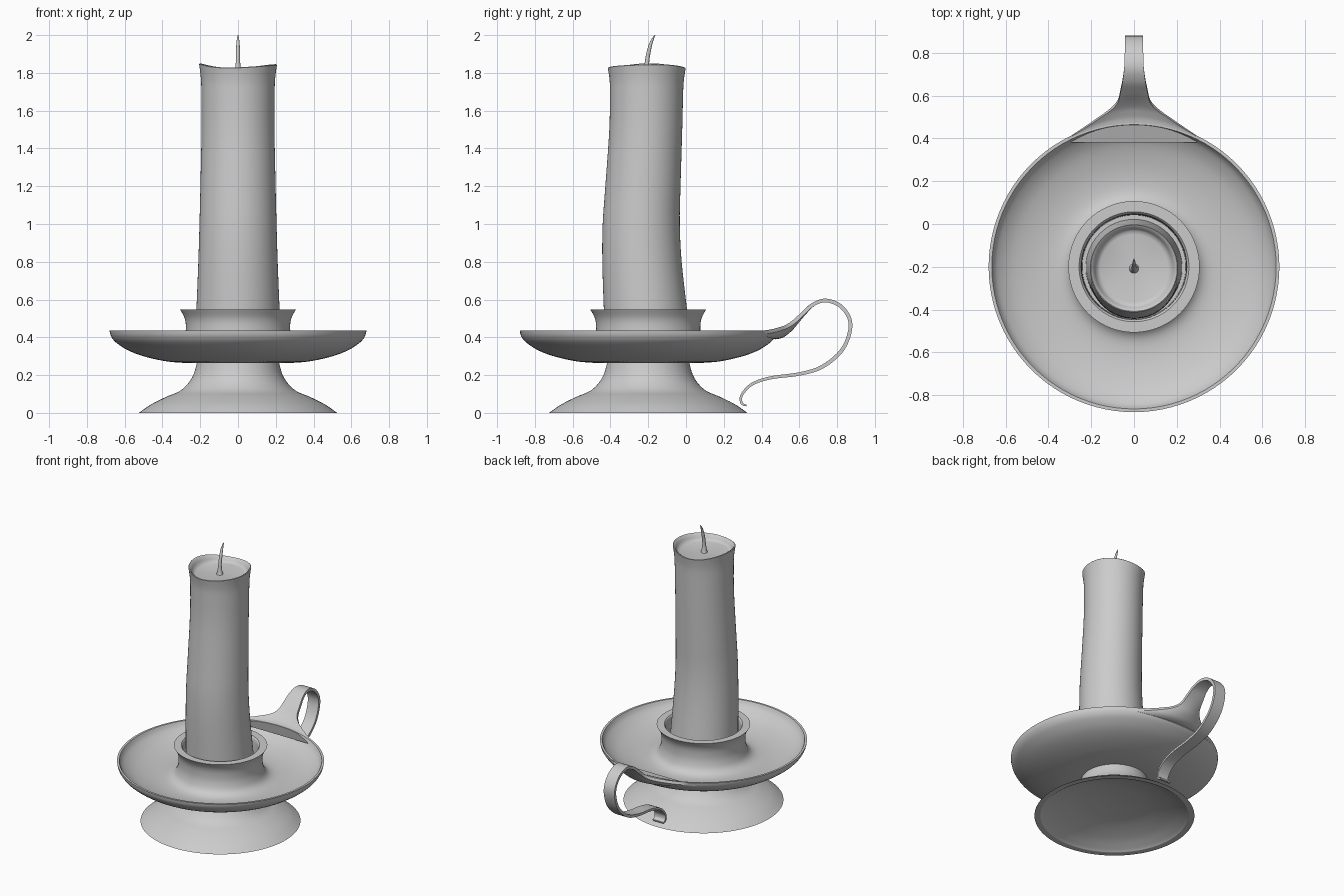
import bpy, bmesh, math
from mathutils import Vector

SEG = 96
CY = -0.2  # axis of the holder


def smooth(pts, n=5):
    """Catmull-Rom interpolation of points of any dimension."""
    out = []
    for i in range(len(pts) - 1):
        a, b, c, d = (pts[max(i - 1, 0)], pts[i], pts[i + 1], pts[min(i + 2, len(pts) - 1)])
        for k in range(n):
            t = k / n
            out.append(tuple(0.5 * (2 * q + (r - p) * t + (2 * p - 5 * q + 4 * r - s) * t * t
                                    + (3 * q - p - 3 * r + s) * t ** 3)
                             for p, q, r, s in zip(a, b, c, d)))
    return out + [tuple(pts[-1])]


def profile(*sections):
    out = []
    for s in sections:
        for p in smooth(s):
            if not out or (Vector(p) - Vector(out[-1])).length > 1e-5:
                out.append(p)
    return out


def skin(name, rings, angle=35):
    """Bridge closed rings of points in sequence and cap both ends."""
    bm = bmesh.new()
    vs = [[bm.verts.new(p) for p in ring] for ring in rings]
    n = len(vs[0])
    for a, b in zip(vs, vs[1:]):
        for j in range(n):
            k = (j + 1) % n
            bm.faces.new((a[j], a[k], b[k], b[j]))
    bm.faces.new(vs[0])
    bm.faces.new(vs[-1])
    bmesh.ops.recalc_face_normals(bm, faces=bm.faces)
    me = bpy.data.meshes.new(name)
    bm.to_mesh(me)
    bm.free()
    ob = bpy.data.objects.new(name, me)
    bpy.context.collection.objects.link(ob)
    bpy.ops.object.select_all(action='DESELECT')
    ob.select_set(True)
    bpy.context.view_layer.objects.active = ob
    bpy.ops.object.shade_smooth_by_angle(angle=math.radians(angle))
    return ob


def circle(r, z, cy=CY, wave=0.0, seg=SEG):
    ring = []
    for j in range(seg):
        a = 2 * math.pi * j / seg
        dz = wave * (0.010 * math.cos(2 * a) - 0.003 * math.cos(3 * a + 0.5))
        ring.append((r * math.cos(a), cy + r * math.sin(a), z + dz))
    return ring


# flared foot, hollow underneath
foot = profile(
    [(0.01, 0.105), (0.12, 0.1), (0.25, 0.085), (0.38, 0.05), (0.46, 0.015), (0.485, 0)],
    [(0.485, 0), (0.525, 0)],
    [(0.525, 0), (0.46, 0.045), (0.38, 0.085), (0.31, 0.115), (0.265, 0.155), (0.235, 0.205), (0.215, 0.275)])
skin("foot", [circle(r, z) for r, z in foot])

# drip dish with candle socket in the middle
dish = profile(
    [(0.01, 0.265), (0.29, 0.265)],
    [(0.29, 0.265), (0.38, 0.273), (0.49, 0.297), (0.58, 0.33), (0.645, 0.372), (0.672, 0.405), (0.68, 0.435)],
    [(0.68, 0.435), (0.665, 0.435)],
    [(0.665, 0.435), (0.64, 0.398), (0.57, 0.355), (0.46, 0.325), (0.36, 0.32), (0.305, 0.345),
     (0.28, 0.4), (0.276, 0.46), (0.284, 0.505), (0.307, 0.548)],
    [(0.307, 0.548), (0.257, 0.548)],
    [(0.257, 0.548), (0.247, 0.525), (0.242, 0.42)],
    [(0.242, 0.42), (0.01, 0.42)])
skin("dish", [circle(r, z) for r, z in dish])

# leaning candle: radius, height, centre y
body = smooth([(0.226, 0.41, -0.203), (0.22, 0.55, -0.215), (0.21, 0.8, -0.233), (0.204, 1.0, -0.237),
               (0.199, 1.2, -0.228), (0.193, 1.5, -0.213), (0.194, 1.7, -0.209), (0.197, 1.77, -0.208),
               (0.206, 1.835, -0.208)], 4)
rings = [circle(r, z, c, max(0, (z - 1.7) / 0.135)) for r, z, c in body]
for r, z, w in [(0.202, 1.838, 1), (0.192, 1.832, 1), (0.183, 1.812, 0.7), (0.174, 1.798, 0.3),
                (0.158, 1.792, 0), (0.02, 1.79, 0)]:
    rings.append(circle(r, z, -0.207, w))
skin("candle", rings, 50)

# curved wick
wick = smooth([(0.024, 1.785, -0.208), (0.017, 1.81, -0.208), (0.012, 1.85, -0.207), (0.011, 1.9, -0.2),
               (0.009, 1.95, -0.188), (0.006, 1.98, -0.176), (0.002, 2.0, -0.164)], 4)
skin("wick", [circle(r, z, c, 0, 16) for r, z, c in wick])

# ribbon handle: centre y, z, half width, edge setback, thickness
rows = smooth([
    (0.468, 0.424, 0.345, 0.088, 0.045), (0.497, 0.43, 0.25, 0.058, 0.045),
    (0.525, 0.443, 0.17, 0.032, 0.04), (0.55, 0.458, 0.112, 0.016, 0.034),
    (0.58, 0.485, 0.076, 0.006, 0.028), (0.625, 0.532, 0.063, 0, 0.024),
    (0.675, 0.575, 0.053, 0, 0.02), (0.74, 0.595, 0.045, 0, 0.02),
    (0.815, 0.568, 0.043, 0, 0.02), (0.865, 0.5, 0.043, 0, 0.02),
    (0.865, 0.42, 0.043, 0, 0.02), (0.82, 0.325, 0.043, 0, 0.02),
    (0.72, 0.243, 0.043, 0, 0.02), (0.6, 0.207, 0.043, 0, 0.018),
    (0.45, 0.188, 0.043, 0, 0.016), (0.35, 0.155, 0.043, 0, 0.015),
    (0.295, 0.1, 0.043, 0, 0.014), (0.288, 0.06, 0.043, 0, 0.013),
    (0.302, 0.04, 0.043, 0, 0.012), (0.32, 0.035, 0.042, 0, 0.01)], 5)
N = 16
rings = []
for i, (y, z, w, back, t) in enumerate(rows):
    p, q = rows[max(i - 1, 0)], rows[min(i + 1, len(rows) - 1)]
    d = Vector((q[0] - p[0], q[1] - p[1])).normalized()
    ny, nz = -d.y, d.x
    ring = []
    for side in (1, -1):
        for j in range(N + 1):
            u = side * (2 * j / N - 1)
            # thick start hangs below the rim, the rest is centred on the path
            off = 0.01 if side > 0 else 0.01 - t
            if side < 0:
                off = 0.01 - t + max(0, t - 0.02) * u * u
            ring.append((u * w, y - back * u * u + ny * off, z + nz * off))
    rings.append(ring)
skin("handle", rings, 40)
